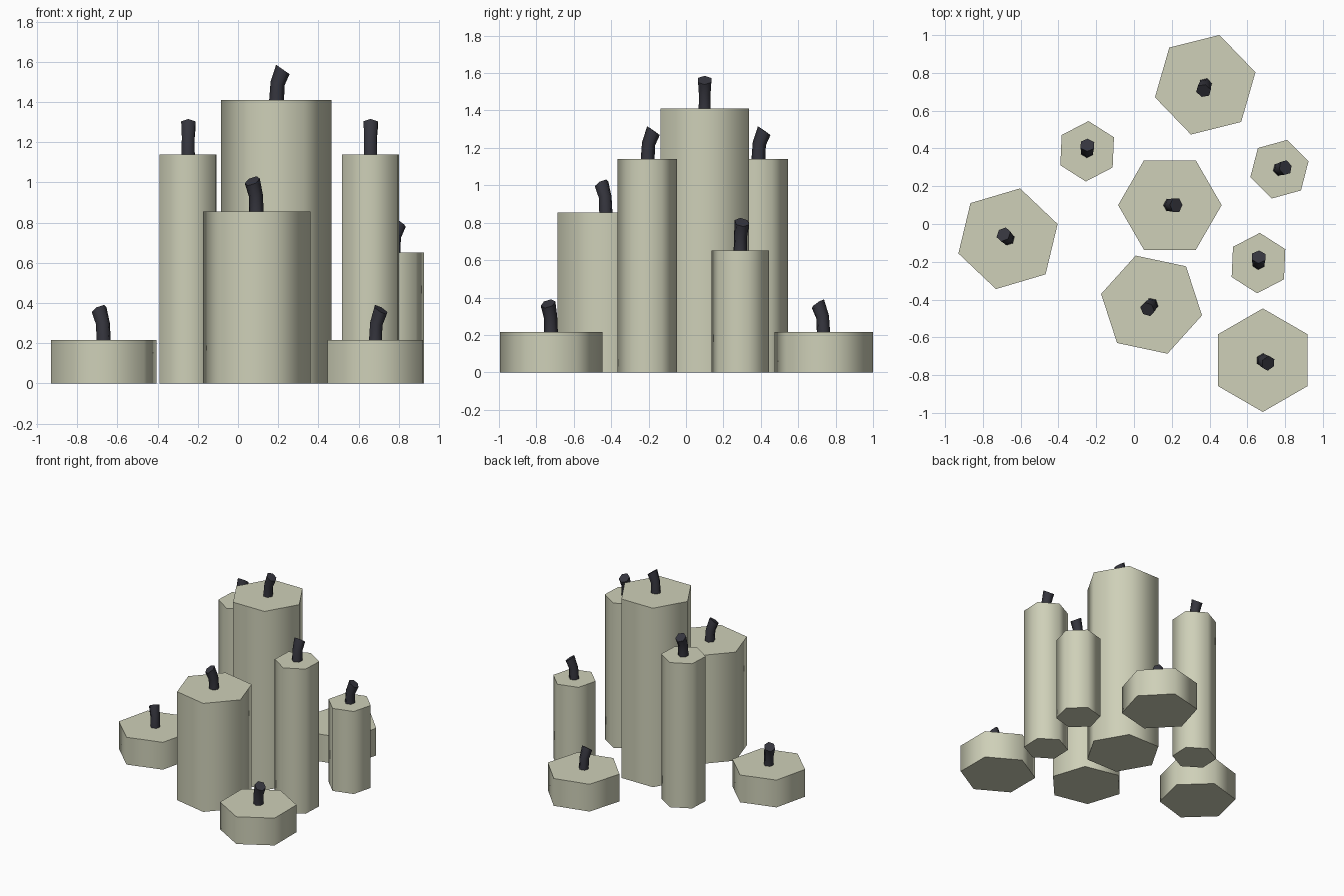
import bpy, bmesh, math
from mathutils import Vector, Matrix

if "Cube" in bpy.data.objects:
    bpy.data.objects.remove(bpy.data.objects["Cube"])


def material(name, rgb):
    m = bpy.data.materials.new(name)
    m.diffuse_color = (*rgb, 1)
    m.use_nodes = True
    m.node_tree.nodes["Principled BSDF"].inputs["Base Color"].default_value = m.diffuse_color
    return m


WAX = material("pale_wax", (0.62, 0.63, 0.48))
CHAR = material("charred_wick", (0.036, 0.036, 0.048))
SIDES = 6


def loft(name, rings, loc, turn, mat):
    """Hexagonal tube through rings of (x, z, radius, tilt in degrees), capped."""
    bm = bmesh.new()
    loops = []
    for x, z, r, tilt in rings:
        rot = Matrix.Rotation(math.radians(tilt), 3, 'Y')
        loops.append([bm.verts.new(rot @ Vector((r * math.cos(a), r * math.sin(a), 0)) + Vector((x, 0, z)))
                      for a in (i * math.tau / SIDES for i in range(SIDES))])
    for lo, hi in zip(loops, loops[1:]):
        for i in range(SIDES):
            j = (i + 1) % SIDES
            bm.faces.new((lo[i], lo[j], hi[j], hi[i]))
    bm.faces.new(loops[0][::-1])
    bm.faces.new(loops[-1])
    me = bpy.data.meshes.new(name)
    bm.to_mesh(me)
    bm.free()
    me.materials.append(mat)
    ob = bpy.data.objects.new(name, me)
    bpy.context.collection.objects.link(ob)
    ob.location = loc
    ob.rotation_euler.z = math.radians(turn)
    # rounded sides, crisp caps
    bpy.ops.object.select_all(action='DESELECT')
    ob.select_set(True)
    bpy.context.view_layer.objects.active = ob
    bpy.ops.object.shade_smooth_by_angle(angle=math.radians(68))
    return ob


# name, x, y, radius, height, turn (the wick leans this way)
CANDLES = [
    ("tall_pillar", 0.19, 0.10, 0.274, 1.41, 0),
    ("medium_pillar", 0.093, -0.427, 0.273, 0.855, 228),
    ("left_taper", -0.248, 0.385, 0.16, 1.14, 87.5),
    ("right_taper", 0.659, -0.207, 0.16, 1.14, 87.5),
    ("short_taper", 0.77, 0.29, 0.16, 0.65, 15.5),
    ("back_stub", 0.377, 0.737, 0.274, 0.215, 254),
    ("left_stub", -0.667, -0.078, 0.274, 0.215, 136.5),
    ("front_stub", 0.682, -0.721, 0.274, 0.215, -30),
]

# bent wick profile, leaning towards local +x
WICK = [(0.002, 0.0, 0.037, 0), (0.007, 0.082, 0.036, 14), (0.033, 0.152, 0.041, 35)]

for name, x, y, r, h, turn in CANDLES:
    loft(name + "_candle", [(0, 0, r, 0), (0, h, r, 0)], (x, y, 0), turn, WAX)
    loft(name + "_wick", WICK, (x, y, h), turn, CHAR)
